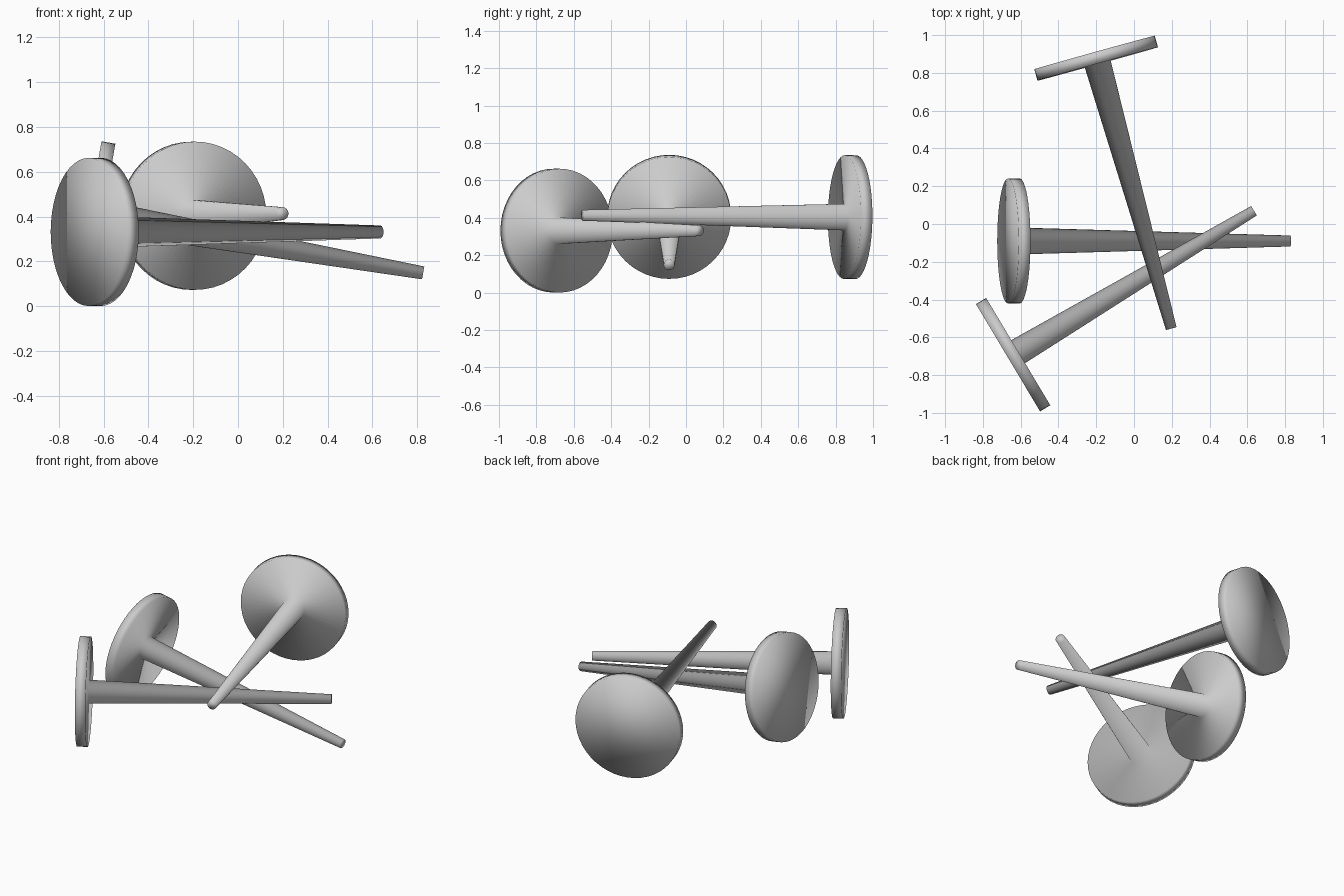
import bpy, bmesh, math
from mathutils import Vector

if "Cube" in bpy.data.objects:
    bpy.data.objects.remove(bpy.data.objects["Cube"])

SIDES = 48
# lathe profile (radius, distance along the axis): head face, rim, stem, tip
PROFILE = [(0.331, 0.0), (0.331, 0.063), (0.071, 0.063), (0.029, 1.517)]


def make_tee(name, head, tip):
    """Flat-headed tapered tee from the head's outer face centre to the tip."""
    bm = bmesh.new()
    rings = []
    for r, d in PROFILE:
        rings.append([bm.verts.new((r * math.cos(2 * math.pi * i / SIDES),
                                    r * math.sin(2 * math.pi * i / SIDES), d))
                      for i in range(SIDES)])
    for a, b in zip(rings, rings[1:]):
        for i in range(SIDES):
            j = (i + 1) % SIDES
            bm.faces.new((a[i], a[j], b[j], b[i]))
    bm.faces.new(rings[0][::-1])
    bm.faces.new(rings[-1])
    for f in bm.faces:
        f.smooth = True
    mesh = bpy.data.meshes.new(name)
    bm.to_mesh(mesh)
    bm.free()
    ob = bpy.data.objects.new(name, mesh)
    bpy.context.collection.objects.link(ob)
    ob.location = head
    ob.rotation_euler = (Vector(tip) - Vector(head)).to_track_quat('Z', 'Y').to_euler()
    return ob


# three tees lying in a loose pile
make_tee("tilted_tee", (-0.667, -0.09, 0.41), (0.828, -0.09, 0.148))
make_tee("front_tee", (-0.667, -0.708, 0.331), (0.635, 0.07, 0.331))
make_tee("back_tee", (-0.209, 0.908, 0.403), (0.196, -0.549, 0.413))
